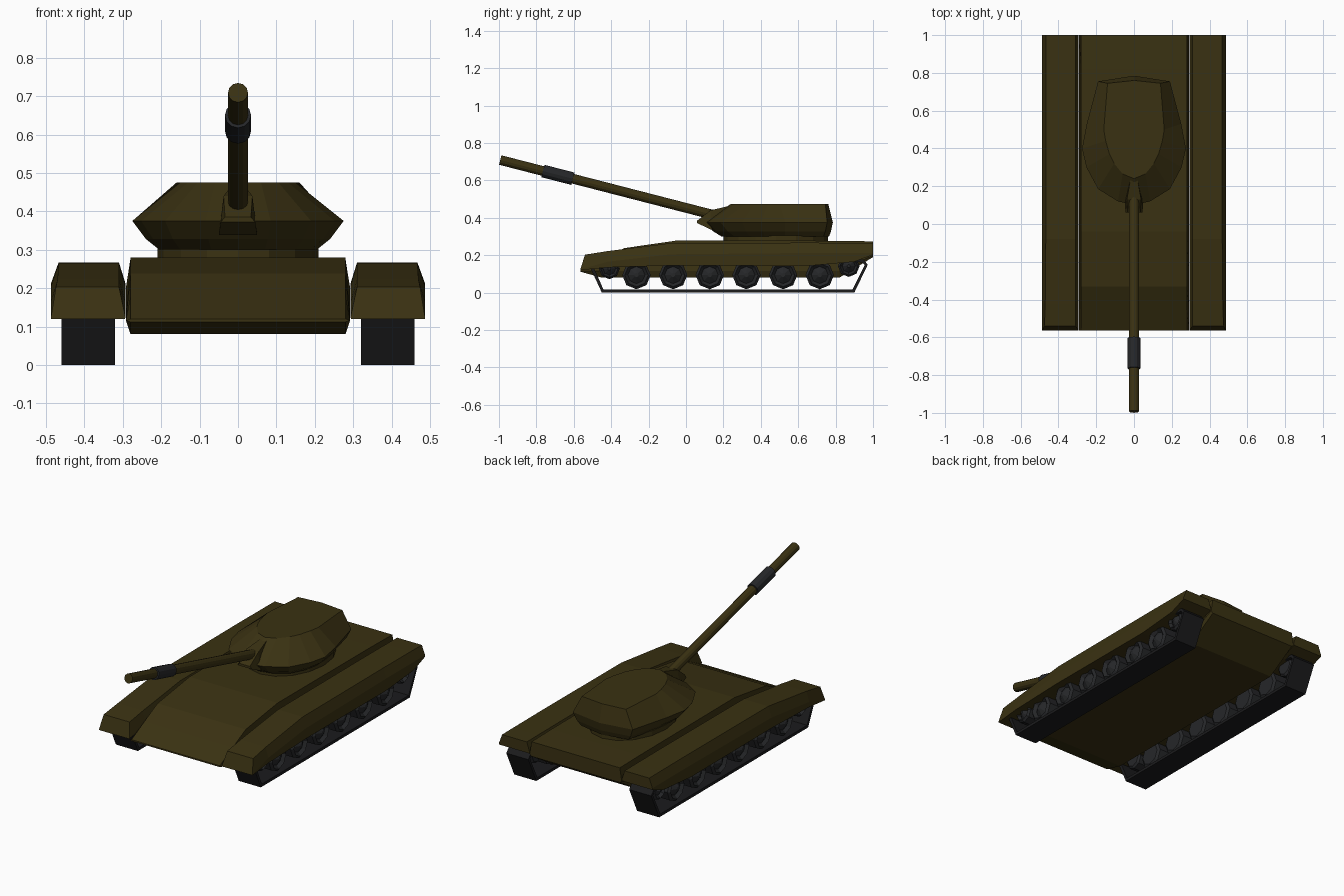
import bpy, bmesh, math
from mathutils import Vector

if "Cube" in bpy.data.objects:
    bpy.data.objects.remove(bpy.data.objects["Cube"])


def material(name, rgb):
    m = bpy.data.materials.new(name)
    m.diffuse_color = (*rgb, 1)
    m.use_nodes = True
    m.node_tree.nodes["Principled BSDF"].inputs["Base Color"].default_value = m.diffuse_color
    return m


OLIVE = material("olive_brown", (0.042, 0.031, 0.006))
GREY = material("dark_grey", (0.019, 0.020, 0.022))
BLACK = material("track_black", (0.011, 0.011, 0.012))


def loft(name, rings, mat, caps=True, closed=False):
    """Join rings of equal point count into one flat-faced skin."""
    bm = bmesh.new()
    rows = [[bm.verts.new(p) for p in r] for r in rings]
    pairs = list(zip(rows, rows[1:])) + ([(rows[-1], rows[0])] if closed else [])
    for a, b in pairs:
        n = len(a)
        for i in range(n):
            j = (i + 1) % n
            bm.faces.new((a[i], a[j], b[j], b[i]))
    if caps and not closed:
        bm.faces.new(rows[0])
        bm.faces.new(rows[-1])
    bmesh.ops.recalc_face_normals(bm, faces=bm.faces)
    me = bpy.data.meshes.new(name)
    bm.to_mesh(me)
    bm.free()
    me.materials.append(mat)
    ob = bpy.data.objects.new(name, me)
    bpy.context.collection.objects.link(ob)
    return ob


def circle(center, axis, r, n, turn=0.0):
    q = Vector((0, 0, 1)).rotation_difference(Vector(axis))
    ring = []
    for i in range(n):
        a = turn + 2 * math.pi * i / n
        ring.append(Vector(center) + q @ Vector((r * math.cos(a), r * math.sin(a), 0)))
    return ring


# hull: sections along y as (y, bottom, widest, top)
hull = [(-.565, .112, .116, .12), (-.45, .08, .116, .179), (-.33, .08, .116, .238),
        (-.04, .08, .116, .28), (.82, .08, .116, .277), (1.0, .19, .2, .274)]
loft("hull", [[(-.28, y, b), (.28, y, b), (.292, y, m), (.28, y, t), (-.28, y, t), (-.292, y, m)]
              for y, b, m, t in hull], OLIVE)

# fenders: sections as (lower y, upper y, bottom, shoulder, top, top outer x)
fender = [(-.565, -.54, .12, .124, .203, .474), (-.42, -.42, .135, .165, .222, .47),
          (-.08, -.08, .145, .205, .265, .467), (.65, .65, .143, .212, .267, .467),
          (.9, .9, .165, .212, .266, .467), (1.0, 1.0, .203, .212, .265, .467)]
for s, side in ((1, "right"), (-1, "left")):
    loft(side + "_fender",
         [[(s * .295, y0, b), (s * .487, y0, b), (s * .487, y0, m),
           (s * xo, y1, t), (s * .31, y1, t), (s * .293, y0, m)]
          for y0, y1, b, m, t, xo in fender], OLIVE)

    # track band: outer and inner outline in (y, z)
    outer = [(-.51, .13), (-.45, 0), (.9, 0), (.972, .15), (.95, .176), (.86, .18), (-.48, .15)]
    inner = [(-.49, .127), (-.441, .016), (.89, .016), (.956, .148), (.94, .162), (.86, .166), (-.47, .138)]
    loft(side + "_track",
         [[(s * .32, *o), (s * .46, *o), (s * .46, *i), (s * .32, *i)]
          for o, i in zip(outer, inner)], BLACK, closed=True)

    # road wheels, front idler and rear sprocket with raised hubs
    wheels = [(-.265 + .196 * k, .094, .076) for k in range(6)]
    wheels += [(-.41, .128, .056), (.87, .142, .058)]
    for k, (y, z, r) in enumerate(wheels):
        prof = [(.335, .3), (.335, .8), (.345, 1), (.435, 1), (.447, .82), (.43, .6), (.452, .15)]
        loft(f"{side}_wheel_{k + 1}",
             [circle((s * x, y, z), (s, 0, 0), r * f, 8) for x, f in prof], GREY)


def mirrored(pts, z):
    """Half outline from rear centre to front centre -> full ring."""
    return [(x, y, z) for x, y in pts] + [(-x, y, z) for x, y in reversed(pts[1:-1])]


# turret: stacked outlines
mid = [(0, .785), (.19, .755), (.25, .53), (.275, .40), (.252, .30), (.19, .185), (.085, .12), (0, .10)]
top = [(0, .76), (.14, .745), (.16, .50), (.15, .44), (.13, .37), (.105, .32), (.06, .265), (0, .24)]
low = [(.0, .765), (.15, .735), (.195, .53), (.205, .42), (.19, .34), (.15, .26), (.07, .205), (0, .19)]
between = [((a[0] * .5 + b[0] * .5), (a[1] * .5 + b[1] * .5)) for a, b in zip(mid, low)]
loft("turret", [mirrored(low, .30), mirrored(between, .328), mirrored(mid, .375), mirrored(top, .475)], OLIVE)

# turret ring
ring = [[(x * .21, .48 + y * .28, z) for x, y, _ in circle((0, 0, 0), (0, 0, 1), 1, 16)] for z in (.26, .305)]
loft("turret_ring", ring, OLIVE)

# gun mantlet wedge: (half width, y, upper z, lower z)
mantlet = [(.045, .06, .385, .372), (.05, .13, .44, .338), (.022, .25, .468, .36)]
loft("mantlet", [[(-w * .75, y, u), (w * .75, y, u), (w, y, l), (-w, y, l)]
                 for w, y, u, l in mantlet], OLIVE)

# gun barrel and bore evacuator
start, end = Vector((0, .16, .412)), Vector((0, -.993, .709))
aim = (end - start).normalized()


def tube(name, y0, y1, r, n, mat):
    pts = [start + (end - start) * ((y - start.y) / (end.y - start.y)) for y in (y0, y1)]
    loft(name, [circle(p, aim, r, n) for p in pts], mat)


tube("barrel", .16, -.993, .026, 12, OLIVE)
tube("bore_evacuator", -.605, -.765, .034, 12, GREY)
